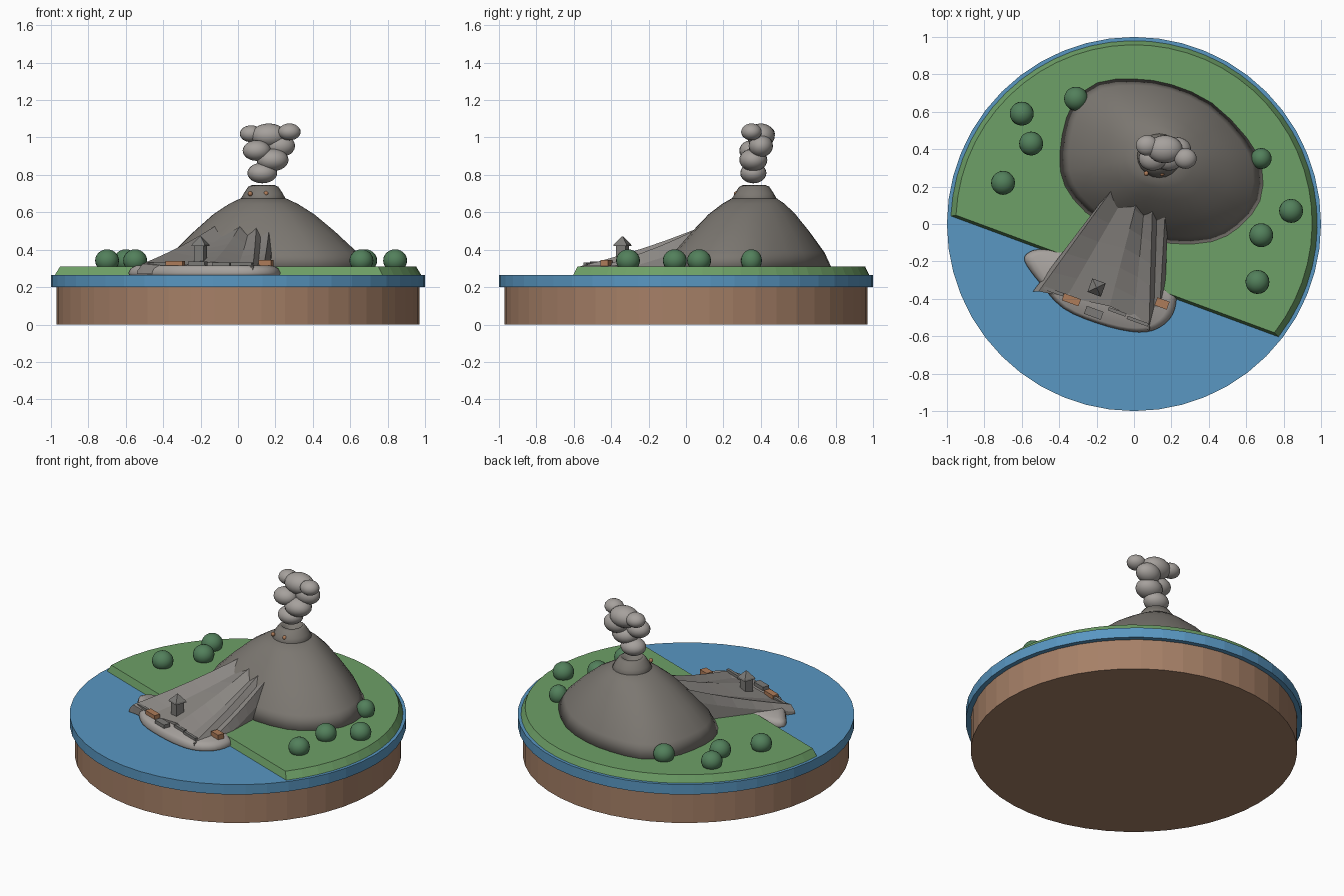
import bpy, bmesh
from math import cos, sin, pi, radians
from mathutils import Matrix, Vector

if "Cube" in bpy.data.objects:
    bpy.data.objects.remove(bpy.data.objects["Cube"], do_unlink=True)


def material(name, r, g, b):
    m = bpy.data.materials.new(name)
    m.use_nodes = True
    m.diffuse_color = (r, g, b, 1)
    m.node_tree.nodes["Principled BSDF"].inputs["Base Color"].default_value = (r, g, b, 1)
    return m


EARTH = material("earth brown", 0.38, 0.215, 0.135)
WATER = material("water blue", 0.1, 0.31, 0.54)
GRASS = material("grass green", 0.155, 0.35, 0.135)
LEAF = material("leaf green", 0.085, 0.215, 0.105)
ROCK = material("mountain grey", 0.2, 0.185, 0.165)
FLOW = material("flow grey", 0.26, 0.245, 0.23)
ASH = material("ash grey", 0.38, 0.355, 0.335)
STONE = material("stone grey", 0.2, 0.195, 0.185)
CLAY = material("clay orange", 0.42, 0.2, 0.1)


def finish(name, bm, mat, smooth=False):
    bmesh.ops.recalc_face_normals(bm, faces=bm.faces)
    mesh = bpy.data.meshes.new(name)
    bm.to_mesh(mesh)
    bm.free()
    mesh.materials.append(mat)
    for p in mesh.polygons:
        p.use_smooth = smooth
    ob = bpy.data.objects.new(name, mesh)
    bpy.context.collection.objects.link(ob)
    return ob


def loft(name, rings, mat, smooth=False):
    """Skin closed rings of points and cap both ends."""
    bm = bmesh.new()
    loops = [[bm.verts.new(p) for p in ring] for ring in rings]
    n = len(loops[0])
    for a, b in zip(loops, loops[1:]):
        for i in range(n):
            j = (i + 1) % n
            bm.faces.new((a[i], a[j], b[j], b[i]))
    bm.faces.new(loops[0])
    bm.faces.new(loops[-1])
    return finish(name, bm, mat, smooth)


def circle(r, z, n=48, x=0, y=0, start=0, sweep=2 * pi):
    return [(x + r * cos(start + sweep * i / n), y + r * sin(start + sweep * i / n), z)
            for i in range(n)]


def scaled(ring, s, z, cx, cy):
    return [(cx + (p[0] - cx) * s, cy + (p[1] - cy) * s, z) for p in ring]


def curved(points, steps=3):
    """Closed smooth outline through a few points."""
    out, n = [], len(points)
    for i in range(n):
        a, b, c, d = (Vector(points[(i + k) % n]) for k in (-1, 0, 1, 2))
        for k in range(steps):
            t = k / steps
            out.append(0.5 * (2 * b + (c - a) * t + (2 * a - 5 * b + 4 * c - d) * t * t
                              + (3 * b - a - 3 * c + d) * t ** 3))
    return out


def ball(name, x, y, z, rx, ry, rz, mat):
    bm = bmesh.new()
    bmesh.ops.create_uvsphere(bm, u_segments=20, v_segments=12, radius=1)
    bmesh.ops.transform(bm, verts=bm.verts,
                        matrix=Matrix.Translation((x, y, z)) @ Matrix.Diagonal((rx, ry, rz, 1)))
    return finish(name, bm, mat, True)


def box(name, x, y, z, sx, sy, sz, mat, turn=-20):
    bm = bmesh.new()
    bmesh.ops.create_cube(bm, size=1)
    bmesh.ops.transform(bm, verts=bm.verts, matrix=Matrix.Translation((x, y, z))
                        @ Matrix.Rotation(radians(turn), 4, 'Z') @ Matrix.Diagonal((sx, sy, sz, 1)))
    return finish(name, bm, mat)


# Round base and water disc
loft("earth_base", [circle(0.97, 0), circle(0.97, 0.2)], EARTH)
loft("water_disc", [circle(1, 0.2), circle(1, 0.265)], WATER)

# Grass land: disc cut by a straight shore, with a sloped rim
land = circle(0.98, 0.265, 36, start=radians(-38), sweep=radians(215.5 * 36 / 35))
loft("grass_land", [land, scaled(land, 0.972, 0.31, 0, 0.2)], GRASS)

# Mountain: crater circle blended out to an irregular foot
PX, PY = 0.135, 0.365
foot = curved([(0.69, 0.3), (0.61, 0.46), (0.42, 0.65), (0.2, 0.75), (0, 0.78), (-0.2, 0.76),
               (-0.33, 0.65), (-0.39, 0.48), (-0.4, 0.28), (-0.33, 0.13), (-0.18, 0),
               (0.02, -0.06), (0.2, -0.11), (0.42, -0.1), (0.57, -0.02), (0.68, 0.12)], 2)
rings = []
for t, z in ((1, 0.3), (0.87, 0.385), (0.6, 0.497), (0.35, 0.59), (0.15, 0.645), (0, 0.675)):
    ring = []
    for p in foot:
        d = Vector((p.x - PX, p.y - PY))
        q = d.normalized() * 0.12 * (1 - t) + d * t
        ring.append((PX + q.x, PY + q.y, z))
    rings.append(ring)
loft("mountain", rings, ROCK, True)

# Crater rim with a sunken bowl
loft("crater_rim", [circle(r, z, 20, PX, PY) for r, z in
                    ((0.11, 0.65), (0.118, 0.675), (0.105, 0.7), (0.08, 0.737),
                     (0.062, 0.745), (0.05, 0.715), (0.02, 0.7))], ROCK, True)
for x in (0.065, 0.15):
    ball("crater_ember", x, PY - 0.095, 0.7, 0.013, 0.013, 0.013, CLAY)

# Smoke column
for x, y, z, rx, ry, rz in ((0.13, 0.36, 0.81, 0.08, 0.07, 0.055),
                            (0.185, 0.36, 0.88, 0.085, 0.075, 0.06),
                            (0.1, 0.35, 0.93, 0.075, 0.065, 0.055),
                            (0.225, 0.4, 0.955, 0.08, 0.065, 0.06),
                            (0.165, 0.4, 1.01, 0.095, 0.075, 0.065),
                            (0.07, 0.42, 1.02, 0.06, 0.055, 0.045),
                            (0.275, 0.35, 1.03, 0.06, 0.055, 0.045)):
    ball("smoke_puff", x, y, z, rx, ry, rz, ASH)

# Pale shore apron where the flow meets the water
shore = curved([(-0.585, -0.2), (-0.56, -0.15), (-0.48, -0.135), (-0.3, -0.15), (0, -0.25),
                (0.2, -0.36), (0.225, -0.42), (0.19, -0.51), (0.1, -0.57), (-0.02, -0.575),
                (-0.2, -0.53), (-0.38, -0.45), (-0.5, -0.32)])
loft("shore_apron", [scaled(shore, s, z, -0.18, -0.35) for s, z in
                     ((0.98, 0.26), (1, 0.275), (0.97, 0.3), (0.9, 0.315))], ASH, True)

# Pleated flow: ridges and gullies running from the slope to the shore
lines = [((-0.1, 0.22, 0.47), (-0.54, -0.36, 0.285)), ((-0.07, 0.25, 0.56), (-0.51, -0.36, 0.325)),
         ((-0.02, 0.2, 0.52), (-0.36, -0.39, 0.31)), ((0.03, 0.18, 0.56), (-0.13, -0.44, 0.335)),
         ((0.06, 0.15, 0.515), (0.0, -0.5, 0.31)), ((0.1, 0.14, 0.545), (0.08, -0.57, 0.31)),
         ((0.125, 0.125, 0.51), (0.105, -0.5, 0.3)), ((0.17, 0.12, 0.54), (0.14, -0.41, 0.325)),
         ((0.185, 0.1, 0.45), (0.165, -0.39, 0.285))]
bm = bmesh.new()
STEPS = 6
cols = []
for top, end in lines:
    col = []
    for k in range(STEPS + 1):
        t = k / STEPS
        p = Vector(top).lerp(Vector(end), t)
        p.z -= 0.015 * sin(pi * t)
        col.append(bm.verts.new(p))
    cols.append(col)
for a, b in zip(cols, cols[1:]):
    for k in range(STEPS):
        bm.faces.new((a[k], a[k + 1], b[k + 1], b[k]))
skirt = bmesh.ops.extrude_edge_only(bm, edges=[e for e in bm.edges if e.is_boundary])
for v in skirt["geom"]:
    if isinstance(v, bmesh.types.BMVert):
        v.co.z = 0.27
finish("flow_ridges", bm, FLOW)

# Watch tower with a pyramid roof
TX, TY = -0.2, -0.34
box("tower", TX, TY, 0.37, 0.055, 0.055, 0.11, STONE)
loft("tower_roof", [circle(r, z, 4, TX, TY, radians(25)) for r, z in
                    ((0.054, 0.42), (0.05, 0.43), (0.002, 0.472))], STONE)

# Houses and low walls along the shore
box("clay_house_left", -0.335, -0.405, 0.325, 0.095, 0.04, 0.03, CLAY)
box("clay_house_right", 0.15, -0.425, 0.325, 0.07, 0.045, 0.04, CLAY)
box("stone_house", -0.215, -0.475, 0.32, 0.095, 0.045, 0.035, STONE)
for x, y, length in ((-0.43, -0.36, 0.11), (0.02, -0.52, 0.12), (-0.09, -0.47, 0.1)):
    box("low_wall", x, y, 0.32, length, 0.018, 0.025, STONE)

# Round trees
for x, y in ((-0.31, 0.67), (-0.6, 0.59), (-0.55, 0.43), (-0.7, 0.22),
             (0.68, 0.35), (0.84, 0.07), (0.68, -0.06), (0.66, -0.31)):
    r = 0.056 if x == 0.68 and y > 0 else 0.064
    ball("tree", x, y, 0.342, r, r, 0.06, LEAF)
